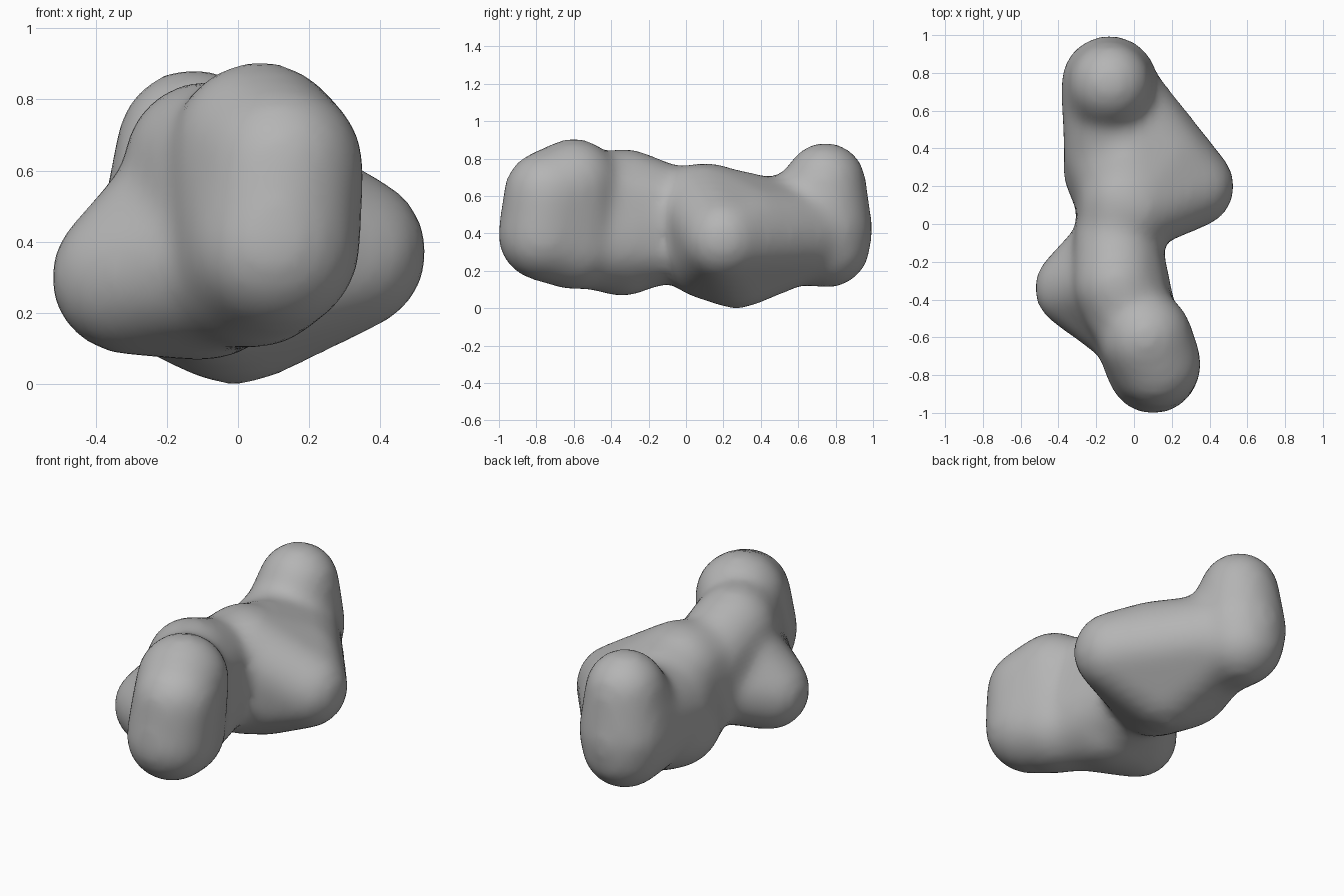
import bpy, bmesh
from mathutils import Matrix

cube = bpy.data.objects.get("Cube")
if cube:
    bpy.data.objects.remove(cube, do_unlink=True)

grey = bpy.data.materials.new("stone grey")
grey.use_nodes = True
colour = (0.46, 0.46, 0.46, 1)
grey.diffuse_color = colour
grey.node_tree.nodes["Principled BSDF"].inputs["Base Color"].default_value = colour


def add_lobe(target, balls):
    """Wrap a convex skin around balls given as (x, y, z, radius)."""
    bm = bmesh.new()
    for x, y, z, r in balls:
        bmesh.ops.create_icosphere(bm, subdivisions=3, radius=r,
                                   matrix=Matrix.Translation((x, y, z)))
    bmesh.ops.delete(bm, geom=bm.edges[:], context='EDGES_FACES')
    bmesh.ops.convex_hull(bm, input=bm.verts)
    loose = [v for v in bm.verts if not v.link_faces]
    bmesh.ops.delete(bm, geom=loose, context='VERTS')
    bmesh.ops.recalc_face_normals(bm, faces=bm.faces)
    part = bpy.data.meshes.new("lobe")
    bm.to_mesh(part)
    bm.free()
    target.from_mesh(part)
    bpy.data.meshes.remove(part)


def body(name, lobes):
    """Fuse overlapping lobes into one soft lump."""
    bm = bmesh.new()
    for balls in lobes:
        add_lobe(bm, balls)
    mesh = bpy.data.meshes.new(name)
    bm.to_mesh(mesh)
    bm.free()
    obj = bpy.data.objects.new(name, mesh)
    bpy.context.collection.objects.link(obj)
    mesh.materials.append(grey)
    fuse = obj.modifiers.new("fuse", 'REMESH')
    fuse.mode = 'VOXEL'
    fuse.voxel_size = 0.03
    soft = obj.modifiers.new("soften", 'SMOOTH')
    soft.factor = 0.5
    soft.iterations = 16
    bpy.ops.object.select_all(action='DESELECT')
    obj.select_set(True)
    bpy.context.view_layer.objects.active = obj
    for m in ("fuse", "soften"):
        bpy.ops.object.modifier_apply(modifier=m)
    bpy.ops.object.shade_smooth()


front_lobe = [(.1, -.76, .39, .248), (.12, -.74, .61, .238), (.04, -.6, .34, .245),
              (.06, -.6, .66, .25)]
front_waist = [(0, -.55, .34, .24), (-.03, -.46, .61, .23), (-.1, -.34, .33, .255),
               (-.09, -.32, .62, .235), (-.09, -.1, .36, .23), (-.09, -.08, .53, .23)]
right_lobe = [(-.31, -.34, .3, .22), (-.1, -.34, .31, .25), (-.02, -.55, .34, .22),
              (-.12, -.3, .5, .23), (-.1, -.08, .38, .2)]
neck = [(-.08, -.15, .36, .22), (-.08, -.12, .53, .22), (-.06, .15, .36, .25),
        (-.05, .12, .53, .25)]
left_lobe = [(.31, .2, .37, .225), (-.02, .09, .53, .25), (-.06, .1, .29, .24),
             (-.01, .27, .26, .265), (-.13, .29, .3, .25), (.17, .35, .42, .225),
             (-.1, .37, .42, .27), (-.08, .65, .4, .25)]
back_join = [(-.1, .37, .41, .275), (-.12, .68, .38, .265), (-.12, .7, .5, .25)]
back_lobe = [(-.13, .755, .34, .235), (-.13, .74, .43, .26), (-.125, .745, .67, .22),
             (-.13, .6, .4, .255)]

body("fused_lump", [front_lobe, front_waist, right_lobe, neck,
                    left_lobe, back_join, back_lobe])
